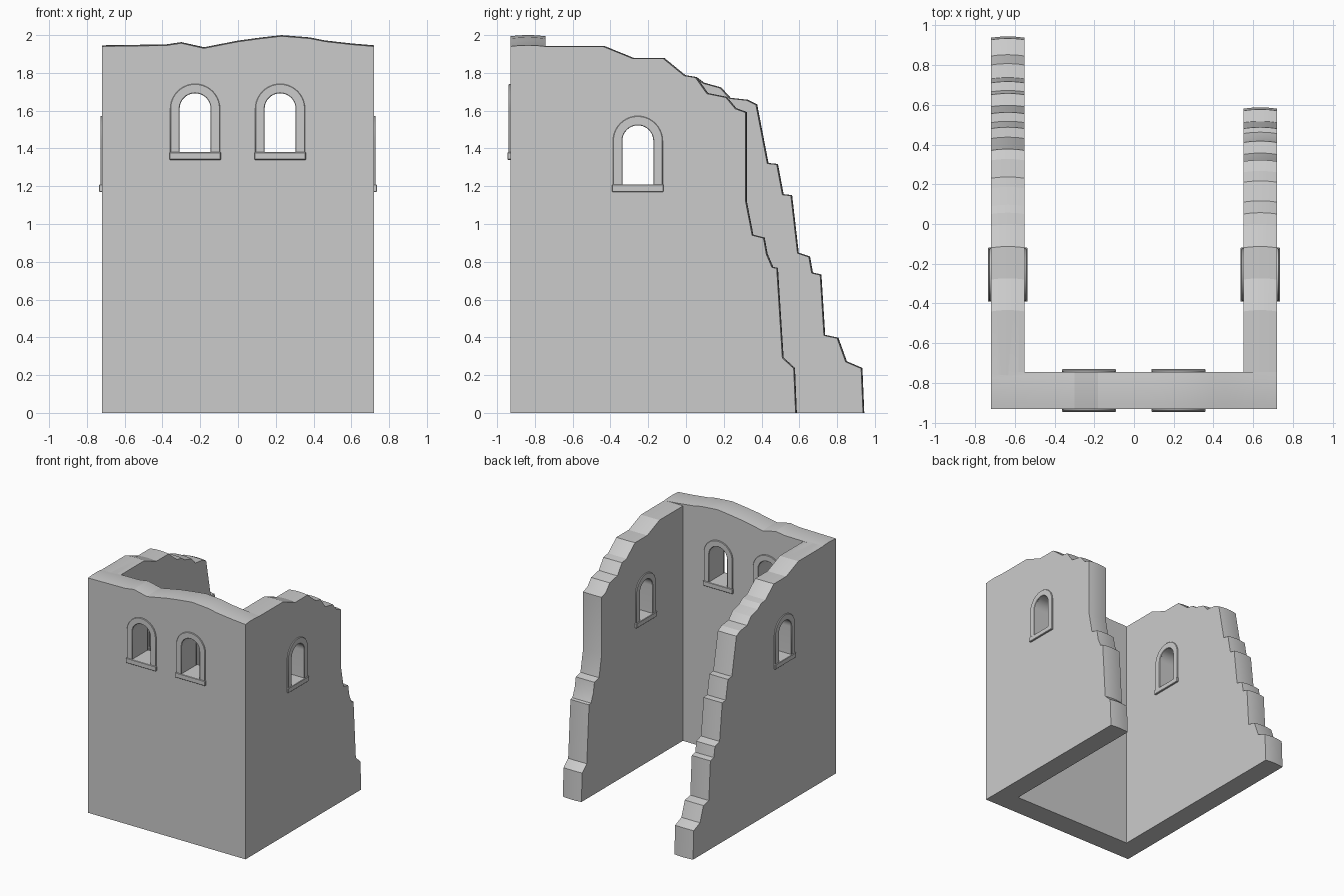
import bpy, bmesh, math

if "Cube" in bpy.data.objects:
    bpy.data.objects.remove(bpy.data.objects["Cube"])

X, T = 0.72, 0.17            # outer half width, side wall thickness
Y0, Y1 = -0.93, -0.745       # front wall faces


def prism(name, pts, depths, axis, bulge=(0, 0)):
    """Extrude a (u, z) outline through depths; axis is the depth direction.
    Raised points swell outward by bulge in the middle of the thickness."""
    bm = bmesh.new()
    rings = []
    for d in depths:
        t = (d - depths[0]) / (depths[-1] - depths[0])
        k = 4 * t * (1 - t)
        ring = []
        for i, (u, z) in enumerate(pts):
            if i > 1:
                u += bulge[0] * k
            if i > 0 and z > 0:
                z += bulge[1] * k
            ring.append(bm.verts.new((d, u, z) if axis == 'X' else (u, d, z)))
        rings.append(ring)
    n = len(pts)
    for a, b in zip(rings, rings[1:]):
        for i in range(n):
            j = (i + 1) % n
            bm.faces.new((a[i], a[j], b[j], b[i]))
    bm.faces.new(rings[0])
    bm.faces.new(rings[-1])
    bmesh.ops.recalc_face_normals(bm, faces=bm.faces)
    me = bpy.data.meshes.new(name)
    bm.to_mesh(me)
    bm.free()
    ob = bpy.data.objects.new(name, me)
    bpy.context.collection.objects.link(ob)
    return ob


def boolean(ob, other, op):
    m = ob.modifiers.new(op, 'BOOLEAN')
    m.object, m.operation, m.solver = other, op, 'EXACT'
    bpy.context.view_layer.objects.active = ob
    bpy.ops.object.modifier_apply(modifier=m.name)
    bpy.data.objects.remove(other)


def steps(a, b, n=6):
    return [a + (b - a) * i / n for i in range(n + 1)]


def smooth(ob, angle):
    bpy.ops.object.select_all(action='DESELECT')
    ob.select_set(True)
    bpy.context.view_layer.objects.active = ob
    bpy.ops.object.shade_smooth_by_angle(angle=math.radians(angle))


# Ruined walls: front with a wavy top, sides with stepped broken ends
front_top = [(-X, 1.94), (-.38, 1.945), (-.30, 1.957), (-.18, 1.93), (0, 1.965),
             (.11, 1.98), (.23, 1.994), (.38, 1.982), (.46, 1.966), (.6, 1.95), (X, 1.94)]
walls = prism("ruined_walls", [(-X, 0)] + front_top + [(X, 0)], steps(Y0, Y1), 'Y', (0, .006))

shared = [(-.76, 0), (-.76, 1.94), (-.44, 1.94), (-.28, 1.875), (-.12, 1.875),
          (-.01, 1.785), (.05, 1.775)]
right_end = [(.11, 1.69), (.21, 1.67), (.26, 1.61), (.315, 1.59), (.315, 1.12), (.35, .94),
             (.41, .925), (.425, .84), (.455, .77), (.48, .765), (.51, .29), (.57, .235), (.58, 0)]
left_end = [(.09, 1.745), (.18, 1.72), (.23, 1.665), (.32, 1.655), (.37, 1.63), (.43, 1.32),
            (.48, 1.315), (.51, 1.155), (.555, 1.15), (.59, .845), (.65, .825), (.665, .74),
            (.71, .73), (.73, .41), (.80, .395), (.845, .27), (.927, .235), (.937, 0)]
for s, end in ((1, right_end), (-1, left_end)):
    side = prism("side_wall", shared + end, steps(s * (X - T), s * X), 'X', (.007, .003))
    boolean(walls, side, 'UNION')


def arch(c, spring, r, bottom, n=20):
    """Round-headed outline, from the right foot over to the left foot."""
    curve = [(c + r * math.cos(math.pi * i / n), spring + r * math.sin(math.pi * i / n))
             for i in range(n + 1)]
    return [(c + r, bottom)] + curve + [(c - r, bottom)]


# Arched windows: through opening, raised surround and sill on both wall faces
def window(name, axis, c, base, out, inn):
    spring = base + .27
    boolean(walls, prism("opening", arch(c, spring, .083, base + .04),
                         [min(out, inn) - .1, max(out, inn) + .1], axis), 'DIFFERENCE')
    for tag, face, d in (("outer", out, out - inn), ("inner", inn, inn - out)):
        s = math.copysign(1, d)
        ring = arch(c, spring, .132, base + .035) + arch(c, spring, .082, base + .035)[::-1]
        frame = prism(f"{name}_{tag}_surround", ring, [face - s * .004, face + s * .009], axis)
        sill = prism(f"{name}_{tag}_sill",
                     [(c - .136, base), (c + .136, base), (c + .136, base + .04),
                      (c - .136, base + .04)], [face - s * .004, face + s * .015], axis)
        for ob in (frame, sill):
            b = ob.modifiers.new("soft_edge", 'BEVEL')
            b.width, b.segments, b.limit_method = .003, 1, 'ANGLE'
        smooth(frame, 30)


for s, tag in ((-1, "left"), (1, "right")):
    window(f"front_{tag}_window", 'Y', s * .225 - .002, 1.34, Y0, Y1)
    window(f"{tag}_side_window", 'X', -.255, 1.17, s * X, s * (X - T))

smooth(walls, 20)
